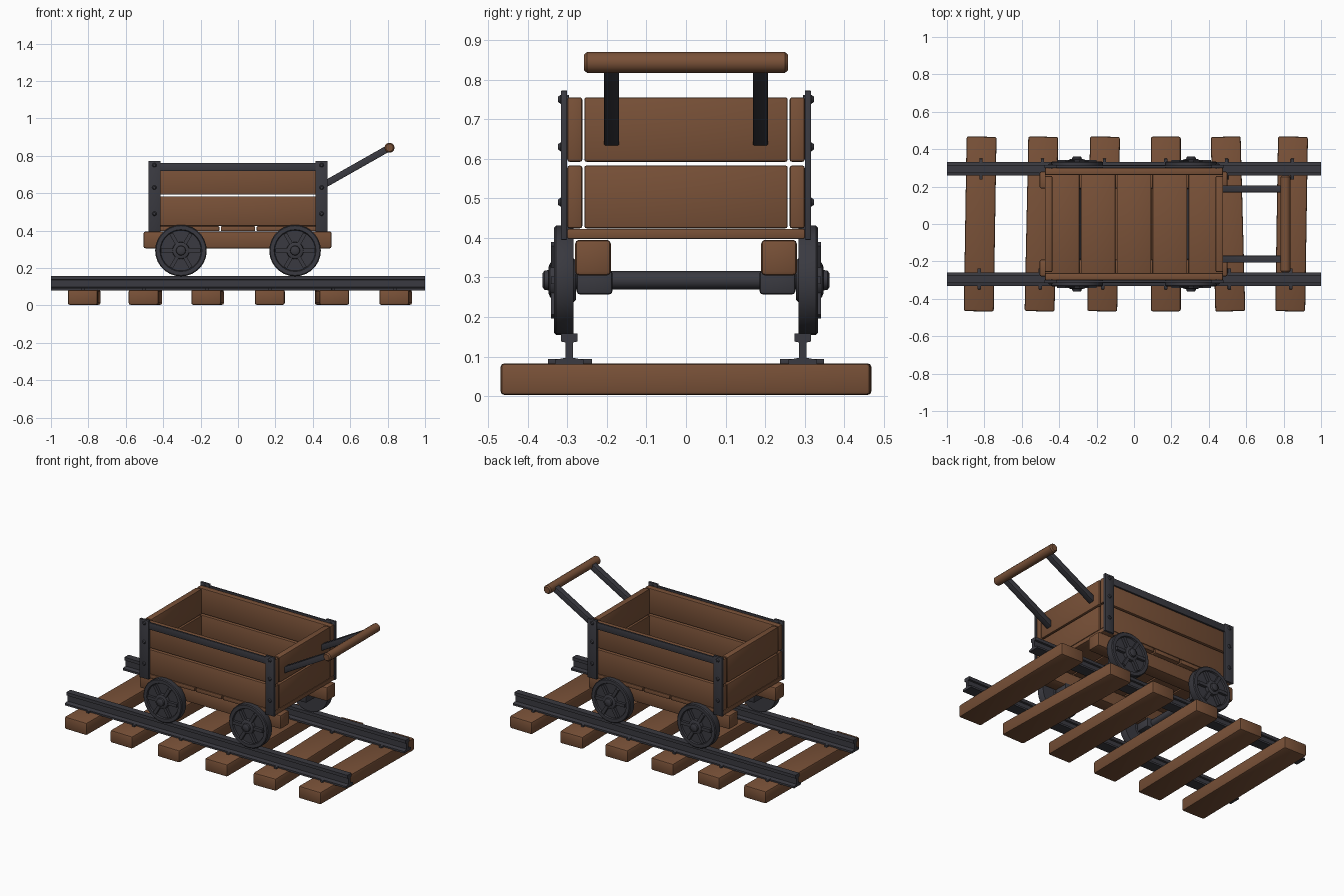
import bpy, bmesh, math
from mathutils import Matrix, Vector

if "Cube" in bpy.data.objects:
    bpy.data.objects.remove(bpy.data.objects["Cube"])


def material(name, rgb):
    m = bpy.data.materials.new(name)
    m.use_nodes = True
    m.diffuse_color = (*rgb, 1)
    b = next(n for n in m.node_tree.nodes if n.type == 'BSDF_PRINCIPLED')
    b.inputs["Base Color"].default_value = (*rgb, 1)
    b.inputs["Roughness"].default_value = 0.8
    return m


WOOD = material("brown wood", (0.19, 0.082, 0.039))
IRON = material("dark iron", (0.042, 0.042, 0.052))
parts = []


def finish(bm, name, mat):
    bmesh.ops.recalc_face_normals(bm, faces=bm.faces)
    me = bpy.data.meshes.new(name)
    bm.to_mesh(me)
    bm.free()
    me.materials.append(mat)
    ob = bpy.data.objects.new(name, me)
    bpy.context.collection.objects.link(ob)
    parts.append(ob)
    return ob


def box(name, mat, lo, hi, bevel=0.006, turn=None):
    """Bevelled block between two corners, optionally turned about its centre."""
    lo, hi = Vector(lo), Vector(hi)
    bm = bmesh.new()
    bmesh.ops.create_cube(bm, size=1)
    bmesh.ops.scale(bm, vec=hi - lo, verts=bm.verts)
    if bevel:
        bmesh.ops.bevel(bm, geom=bm.edges[:], offset=bevel, segments=2,
                        profile=0.5, affect='EDGES')
    ob = finish(bm, name, mat)
    ob.location = (lo + hi) / 2
    if turn:
        ob.rotation_euler = turn
    return ob


def lathe(bm, profile, sides):
    """Revolve (radius, y) points about the y axis."""
    verts = [bm.verts.new((r, y, 0)) for r, y in profile]
    edges = [bm.edges.new(p) for p in zip(verts, verts[1:])]
    bmesh.ops.spin(bm, geom=verts + edges, cent=(0, 0, 0), axis=(0, 1, 0),
                   angle=math.tau, steps=sides, use_duplicate=False)
    bmesh.ops.remove_doubles(bm, verts=bm.verts, dist=0.0001)


def turned(name, mat, profile, sides, loc):
    bm = bmesh.new()
    lathe(bm, profile, sides)
    ob = finish(bm, name, mat)
    ob.location = loc
    return ob


# Sleepers: x at the front end and at the back end, slightly crooked
SLEEPERS = [(-.83, -.815), (-.505, -.485), (-.17, -.155),
            (.17, .17), (.515, .49), (.835, .85)]
for front, back in SLEEPERS:
    x = (front + back) / 2
    box("sleeper", WOOD, (x - .08, -.467, .003), (x + .08, .467, .083), .01,
        (0, 0, -math.atan2(back - front, .94)))

for side in (-1, 1):
    # Rail with an I section, half profile mirrored
    half = [(.036, .08), (.036, .092), (.01, .097), (.01, .136), (.021, .138), (.021, .158)]
    section = half + [(-y, z) for y, z in reversed(half)]
    bm = bmesh.new()
    face = bm.faces.new([bm.verts.new((-1, side * .295 + y, z)) for y, z in section])
    ext = bmesh.ops.extrude_face_region(bm, geom=[face])
    bmesh.ops.translate(bm, vec=(2, 0, 0),
                        verts=[v for v in ext["geom"] if isinstance(v, bmesh.types.BMVert)])
    finish(bm, "rail", IRON)

    # Rail clips on every sleeper
    for front, back in SLEEPERS:
        x = front + (back - front) * (.5 + side * .3)
        y = side * .293
        box("rail_clip", IRON, (x - .009, y - .056, .08), (x + .009, y + .056, .094), .002)

    # Chassis beam under the floor
    y = side * .235
    box("chassis_beam", WOOD, (-.505, y - .045, .305), (.5, y + .045, .395), .01)

    # Side wall planks
    y = side * .281
    for lo, hi in ((.424, .583), (.592, .755)):
        box("side_plank", WOOD, (-.475, y - .019, lo), (.475, y + .019, hi))

    # Iron straps and rivets on the side
    y = side * .308
    box("top_strap", IRON, (-.47, y - .006, .718), (.47, y + .006, .762), .002)
    for end in (-1, 1):
        x = end * .447
        box("corner_strap", IRON, (x - .032, y - .008, .395), (x + .032, y + .008, .772), .002)
        for z in (.75, .63, .49):
            cap = [(0, -.012), (.012, -.012), (.012, .009), (.007, .015), (0, .015)]
            turned("rivet", IRON, [(r, side * h) for r, h in cap], 10, (x, y, z))

# Floor planks across the cart
for i in range(5):
    x = (i - 2) * .192
    box("floor_plank", WOOD, (x - .092, -.3, .397), (x + .092, .3, .423), .004)

# End wall planks
for end in (-1, 1):
    x = end * .457
    for lo, hi in ((.424, .583), (.592, .755)):
        box("end_plank", WOOD, (x - .02, -.257, lo), (x + .02, .257, hi))

# Wheels with rim, spokes and hub; axles and bearings
WHEEL = [(0, .278), (.05, .278), (.055, .284), (.136, .284), (.138, .288), (.138, .328),
         (.133, .333), (.112, .333), (.108, .324), (.046, .324), (.044, .343),
         (.034, .347), (.026, .347), (.024, .358), (.018, .362), (0, .362)]
for x in (-.305, .305):
    turned("axle", IRON, [(0, -.29), (.023, -.29), (.023, .29), (0, .29)], 16, (x, 0, .293))
    for side in (-1, 1):
        y = side * .231
        box("bearing_block", IRON, (x - .05, y - .045, .257), (x + .05, y + .045, .318), .008)
        bm = bmesh.new()
        lathe(bm, WHEEL, 28)
        for k in range(6):
            spoke = bmesh.ops.create_cube(bm, size=1)["verts"]
            bmesh.ops.scale(bm, vec=(.075, .026, .02), verts=spoke)
            bmesh.ops.translate(bm, vec=(.068, .328, 0), verts=spoke)
            bmesh.ops.rotate(bm, cent=(0, 0, 0), verts=spoke,
                             matrix=Matrix.Rotation(k * math.tau / 6, 3, 'Y'))
        wheel = finish(bm, "wheel", IRON)
        wheel.location = (x, 0, .293)
        wheel.rotation_euler.z = 0 if side > 0 else math.pi

# Push handle: two sloping arms and a round grip
start, grip = Vector((.455, 0, .642)), Vector((.81, 0, .843))
length = (grip - start).length
mid = (start + grip) / 2
slope = math.atan2(grip.z - start.z, grip.x - start.x)
for side in (-1, 1):
    c = mid + Vector((0, side * .188, 0))
    h = Vector((length / 2, .019, .018))
    box("handle_arm", IRON, c - h, c + h, .003, (0, -slope, 0))
turned("handle_grip", WOOD, [(0, -.258), (.02, -.258), (.027, -.25), (.027, .25),
                             (.02, .258), (0, .258)], 14, grip)

# Smooth round surfaces, keep edges sharp
bpy.ops.object.select_all(action='DESELECT')
for ob in parts:
    ob.select_set(True)
bpy.context.view_layer.objects.active = parts[0]
bpy.ops.object.shade_smooth_by_angle(angle=math.radians(35))
